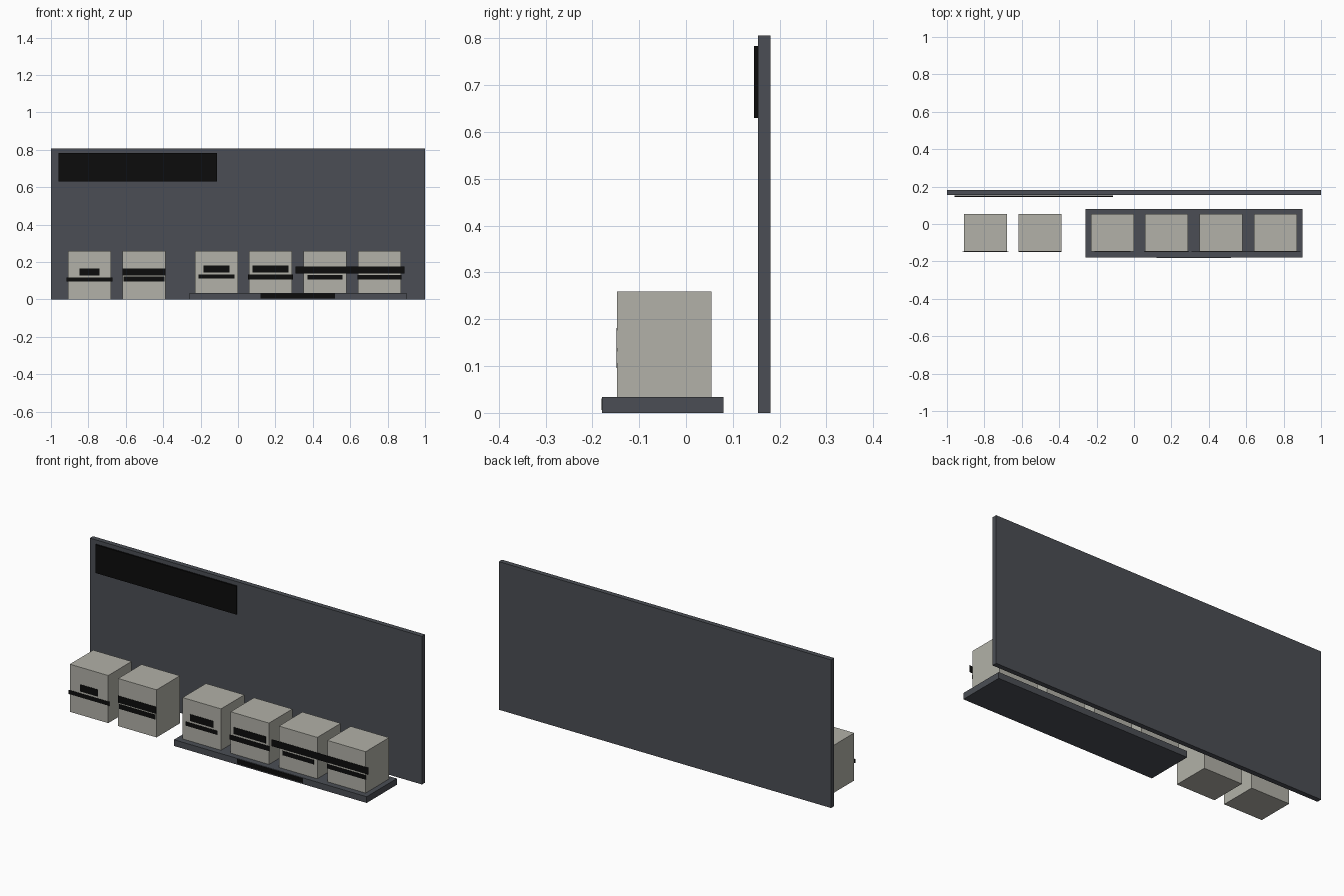
import bpy

if "Cube" in bpy.data.objects:
    bpy.data.objects.remove(bpy.data.objects["Cube"], do_unlink=True)


def material(name, rgb):
    m = bpy.data.materials.new(name)
    m.use_nodes = True
    m.diffuse_color = (*rgb, 1)
    m.node_tree.nodes["Principled BSDF"].inputs["Base Color"].default_value = (*rgb, 1)
    return m


slate = material("slate grey", (0.070, 0.076, 0.089))
stone = material("warm stone", (0.445, 0.440, 0.392))
black = material("black", (0.0035, 0.0035, 0.0035))


def box(name, x, y, z, mat):
    """Axis-aligned box from (min, max) pairs."""
    bpy.ops.mesh.primitive_cube_add(size=1, location=[sum(p) / 2 for p in (x, y, z)])
    ob = bpy.context.object
    ob.name = name
    ob.scale = [p[1] - p[0] for p in (x, y, z)]
    bpy.ops.object.transform_apply(location=False, rotation=False, scale=True)
    ob.data.materials.append(mat)
    return ob


# Back wall with its raised sign panel
box("back_wall", (-1, 1), (0.154, 0.181), (0, 0.806), slate)
box("sign_panel", (-0.96, -0.112), (0.1455, 0.1535), (0.63, 0.784), black)

# Low tray and its front label
TRAY_TOP = 0.034
box("tray", (-0.26, 0.90), (-0.179, 0.08), (0, TRAY_TOP), slate)
box("tray_label", (0.12, 0.518), (-0.1805, -0.179), (0.006, 0.031), black)

# Blocks: centre x, base z, upper strip width and z, lower strip width and z
BLOCK_W, BLOCK_TOP, FRONT, BACK = 0.231, 0.259, -0.147, 0.054
blocks = [
    (-0.794, 0, 0.108, (0.128, 0.166), 0.246, (0.096, 0.118)),
    (-0.503, 0, 0.229, (0.128, 0.166), 0.220, (0.096, 0.122)),
    (-0.115, TRAY_TOP, 0.140, (0.144, 0.181), 0.192, (0.112, 0.134)),
    (0.174, TRAY_TOP, 0.193, (0.144, 0.181), 0.240, (0.107, 0.134)),
    (0.465, TRAY_TOP, 0.316, (0.139, 0.176), 0.188, (0.107, 0.131)),
    (0.756, TRAY_TOP, 0.266, (0.139, 0.176), 0.235, (0.107, 0.131)),
]
for i, (cx, base, upper_w, upper_z, lower_w, lower_z) in enumerate(blocks, 1):
    def span(w):
        return (cx - w / 2, cx + w / 2)
    box(f"block_{i}", span(BLOCK_W), (FRONT, BACK), (base, BLOCK_TOP), stone)
    strip_y = (FRONT - 0.0015, FRONT)
    box(f"upper_strip_{i}", span(upper_w), strip_y, upper_z, black)
    box(f"lower_strip_{i}", span(lower_w), strip_y, lower_z, black)
